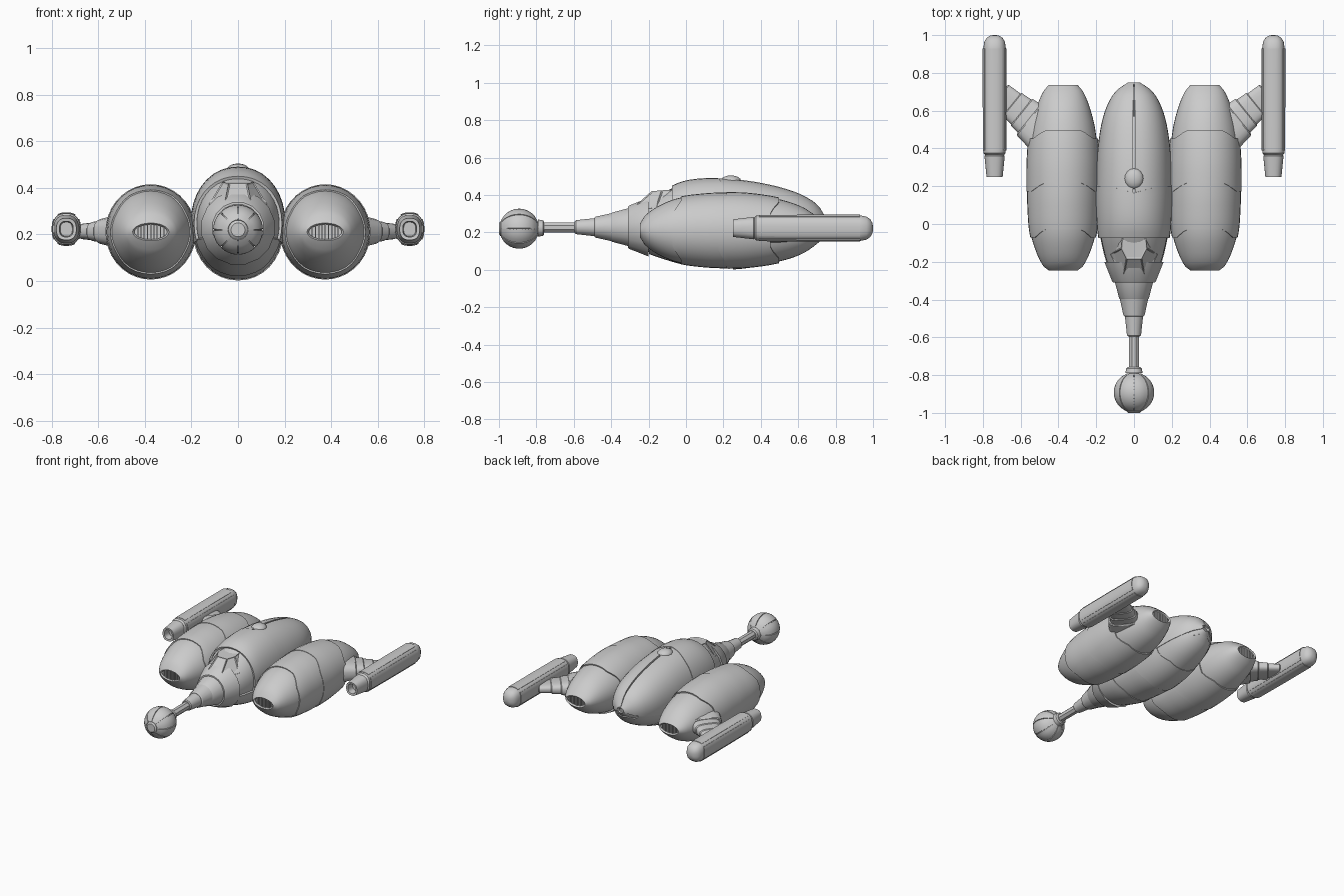
import bpy, bmesh
from math import sin, cos, pi, radians, sqrt
from mathutils import Matrix

if "Cube" in bpy.data.objects:
    bpy.data.objects.remove(bpy.data.objects["Cube"])


def make(name, verts, faces, thick=0, mirror=False, matrix=None, angle=32):
    me = bpy.data.meshes.new(name)
    me.from_pydata(verts, [], faces)
    if matrix:
        me.transform(matrix)
    ob = bpy.data.objects.new(name, me)
    bpy.context.collection.objects.link(ob)
    bpy.ops.object.select_all(action='DESELECT')
    ob.select_set(True)
    bpy.context.view_layer.objects.active = ob
    if thick:
        m = ob.modifiers.new("thickness", 'SOLIDIFY')
        m.thickness, m.offset = thick, -1
    if mirror:
        m = ob.modifiers.new("mirror", 'MIRROR')
        m.use_mirror_merge = False
    for m in list(ob.modifiers):
        bpy.ops.object.modifier_apply(modifier=m.name)
    bpy.ops.object.shade_smooth_by_angle(angle=radians(angle))
    return ob


def rim(t, hw, hz, p=2.0):
    c, s = cos(t), sin(t)
    f = lambda v: (1 if v >= 0 else -1) * abs(v) ** (2 / p)
    return hw * f(c), hz * f(s)


def sample(prof, y):
    """Smooth interpolation of a profile of (y, hw, hz, cz)."""
    n = len(prof)
    i = 0
    while i < n - 2 and y > prof[i + 1][0]:
        i += 1
    a, b = prof[i], prof[i + 1]
    h = b[0] - a[0]
    u = min(max((y - a[0]) / h, 0), 1)
    pa, pb = prof[max(i - 1, 0)], prof[min(i + 2, n - 1)]
    out = []
    for k in (1, 2, 3):
        ma = (b[k] - pa[k]) / (b[0] - pa[0]) * h
        mb = (pb[k] - a[k]) / (pb[0] - a[0]) * h
        out.append((2*u**3 - 3*u*u + 1) * a[k] + (u**3 - 2*u*u + u) * ma
                   + (3*u*u - 2*u**3) * b[k] + (u**3 - u*u) * mb)
    return out


def plate(name, prof, y0, y1, cx=0, off=0, a0=0, a1=360, e0=None, e1=None,
          rings=9, thick=0.012, mirror=False, p=2.0, step=10):
    """Shell over part of a profile, with shaped front and rear edges."""
    closed = a1 - a0 >= 360
    n = max(2, round((a1 - a0) / step))
    cols = n if closed else n + 1
    V, F = [], []
    for i in range(rings):
        for j in range(cols):
            t = radians(a0 + (a1 - a0) * j / n)
            ya, yb = y0 + (e0(t) if e0 else 0), y1 + (e1(t) if e1 else 0)
            y = ya + (yb - ya) * i / (rings - 1)
            hw, hz, cz = sample(prof, y)
            x, z = rim(t, hw + off, hz + off, p)
            V.append((cx + x, y, cz + z))
    for i in range(rings - 1):
        for j in range(n):
            k = (j + 1) % cols
            F.append((i*cols + j, (i+1)*cols + j, (i+1)*cols + k, i*cols + k))
    return make(name, V, F, thick, mirror)


def loft(name, st, cx=0, cz=0, n=24, p=2.0, mirror=False, matrix=None, angle=32):
    """Capped straight loft through stations (y, hw, hz)."""
    V, F = [], []
    for y, hw, hz in st:
        for j in range(n):
            x, z = rim(2 * pi * (j + 0.5) / n, hw, hz, p)
            V.append((cx + x, y, cz + z))
    for i in range(len(st) - 1):
        for j in range(n):
            k = (j + 1) % n
            F.append((i*n + j, (i+1)*n + j, (i+1)*n + k, i*n + k))
    F += [tuple(range(n)), tuple(reversed(range((len(st)-1)*n, len(st)*n)))]
    return make(name, V, F, 0, mirror, matrix, angle)


# central hull: core, belly bands, shoulder plate and split rear shell
hull = [(y, w, (t - b) / 2, (t + b) / 2) for y, w, t, b in (
    (-.30, .115, .335, .125), (-.2, .155, .375, .085), (-.08, .185, .445, .045),
    (0, .194, .475, .025), (.12, .2, .488, .01), (.25, .2, .485, .002),
    (.4, .192, .465, .022), (.55, .168, .428, .068), (.65, .132, .385, .115),
    (.71, .09, .34, .165), (.75, .03, .275, .225))]
loft("hull_core", [(q[0], q[1] - .01, q[2] - .01) for q in hull][:1] +
     [(-.25, .11, .1)], cz=.23)
plate("hull_inner", hull, -.30, .748, off=-.011, rings=24, thick=.01, p=2.1)
vee = lambda t: -.035 * (1 - min(1, abs(cos(t)) * 1.6)) + .01
plate("shoulder_plate", hull, -.075, .19, off=.003, a0=-20, a1=200, e1=vee, p=2.1)
plate("rear_shell", hull, .185, .75, a0=-20, a1=88.5, e0=vee, rings=18, mirror=True, p=2.1)
wave = lambda t: -.022 * max(-1, min(1, 2.2 * cos(2 * t)))
for i, (a, b) in enumerate(((-.22, .0), (-.01, .24), (.23, .47), (.46, .71))):
    plate(f"belly_band_{i}", hull, a, b, a0=198, a1=342, off=-.004 * (i % 2), e0=wave, e1=wave, p=2.1)

# dorsal knob
loft("dorsal_knob", [(.24 + .055 * sin(a), .05 * cos(a), .03 * cos(a))
                     for a in [radians(-88 + 22 * k) for k in range(9)]], cz=.475)

# faceted canopy with inset panes
low = [(-.06, -.29, .325), (.06, -.29, .325), (.125, -.16, .33), (.115, -.05, .36)]
top = [(-.04, -.185, .42), (.04, -.185, .42), (.068, -.13, .425), (.06, -.05, .43)]
full = lambda q: q[1:] + [(-x, y, z) for x, y, z in reversed(q[2:])] + q[:1]
V = full(low) + full(top)
F = [(i, (i + 1) % 6, 6 + (i + 1) % 6, 6 + i) for i in range(6)] + [tuple(range(6, 12))]
canopy = make("canopy", V, F, angle=10)
bm = bmesh.new()
bm.from_mesh(canopy.data)
bmesh.ops.recalc_face_normals(bm, faces=bm.faces)
bmesh.ops.inset_individual(bm, faces=bm.faces[:], thickness=.008, depth=-.004)
for f in bm.faces:
    f.smooth = False
bm.to_mesh(canopy.data)
bm.free()

# stepped neck, rod and ball
for i, (a, b, ra, rb) in enumerate(((-.31, -.2, .118, .16), (-.40, -.29, .08, .108),
                                    (-.49, -.39, .057, .078), (-.595, -.48, .038, .05))):
    loft(f"neck_segment_{i}", [(a, ra - .006, ra - .006), (a + .006, ra, ra), (b, rb, rb)],
         cz=.228, n=16)
loft("neck_rod", [(-.80, .029, .029), (-.58, .029, .029)], cz=.226, n=8)
loft("ball_collar", [(-.79, .046, .046), (-.765, .042, .042), (-.758, .034, .034)], cz=.223)
R, by = .107, -.892
ball = [(by - R * cos(pi * k / 16), R * sin(pi * k / 16), R * sin(pi * k / 16), .22)
        for k in range(1, 16)]
loft("ball_core", [(y, w - .007, h - .007) for y, w, h, c in ball], cz=.22)
for k in range(8):
    plate(f"ball_petal_{k}", ball, by - .098, by + .1, a0=45*k + 1.5, a1=45*k + 43.5,
          rings=13, thick=.008)
loft("ball_cap", [(-1, .03, .03), (-.992, .04, .04), (-.95, .04, .04)], cz=.22)

# side pods: four overlapping plates with slit mouths at both ends
CX = .375
pod = [(y, w, h, .211) for y, w, h in (
    (-.245, .08, .04), (-.225, .105, .075), (-.16, .14, .125), (-.05, .174, .172),
    (.1, .186, .194), (.22, .188, .198), (.35, .186, .192), (.5, .172, .168),
    (.62, .142, .128), (.7, .108, .075), (.735, .08, .04))]
for i, (a, b, o) in enumerate(((-.245, -.035, -.002), (-.05, .205, .004),
                              (.195, .475, .007), (.465, .735, -.002))):
    plate(f"pod_plate_{i}", pod, a, b, cx=CX, off=o, mirror=True, rings=11,
          e0=wave if i else None, e1=wave if i < 3 else None)
for end, y, d in (("front", -.243, 1), ("rear", .733, -1)):
    loft(f"pod_{end}_mouth", [(y + d * .025, .085, .05), (y + d * .06, .085, .05)],
         cx=CX, cz=.211, mirror=True)
    bv, bf = [], []
    for k in range(-4, 5):
        x, o = CX + k * .014, len(bv)
        h = .036 * sqrt(1 - (k / 5.5) ** 2)
        bv += [(x + sx * .003, y + d * sy, .211 + sz * h)
               for sx in (-1, 1) for sy in (.006, .03) for sz in (-1, 1)]
        bf += [tuple(o + q for q in f) for f in ((0, 1, 3, 2), (4, 6, 7, 5), (0, 4, 5, 1),
                                                 (2, 3, 7, 6), (0, 2, 6, 4), (1, 5, 7, 3))]
    make(f"pod_{end}_grille", bv, bf, mirror=True)

# swept struts in stepped segments
M = Matrix.Translation((.5, .515, .213)) @ Matrix.Rotation(radians(-51), 4, 'Z')
for i, (a, b, wa, wb, ha, hb) in enumerate(((-.03, .07, .125, .112, .075, .058),
                                            (.05, .125, .1, .092, .052, .044),
                                            (.11, .19, .086, .08, .04, .035),
                                            (.18, .27, .074, .07, .031, .028))):
    loft(f"strut_segment_{i}", [(a, wa, ha), (b - .006, wb, hb), (b, wb - .006, hb - .006)],
         n=20, p=3, mirror=True, matrix=M)

# outer nacelles with open nozzle and raised side strips
NX, NZ = .738, .223
loft("nacelle", [(.30, .026, .03), (.252, .03, .034), (.25, .043, .047), (.36, .054, .06),
                 (.365, .05, .056), (.375, .059, .067), (.42, .06, .069), (.93, .06, .069),
                 (.965, .055, .062), (.985, .043, .048), (.997, .024, .027), (1, .008, .008)],
     cx=NX, cz=NZ, p=2.5, mirror=True)
nac = [(.38, .06, .068, NZ), (.6, .061, .07, NZ), (.93, .061, .07, NZ)]
for k in range(4):
    plate(f"nacelle_strip_{k}", nac, .39, .93, cx=NX, off=.002, a0=90*k - 33, a1=90*k + 33,
          rings=3, thick=.006, mirror=True, p=2.5)
